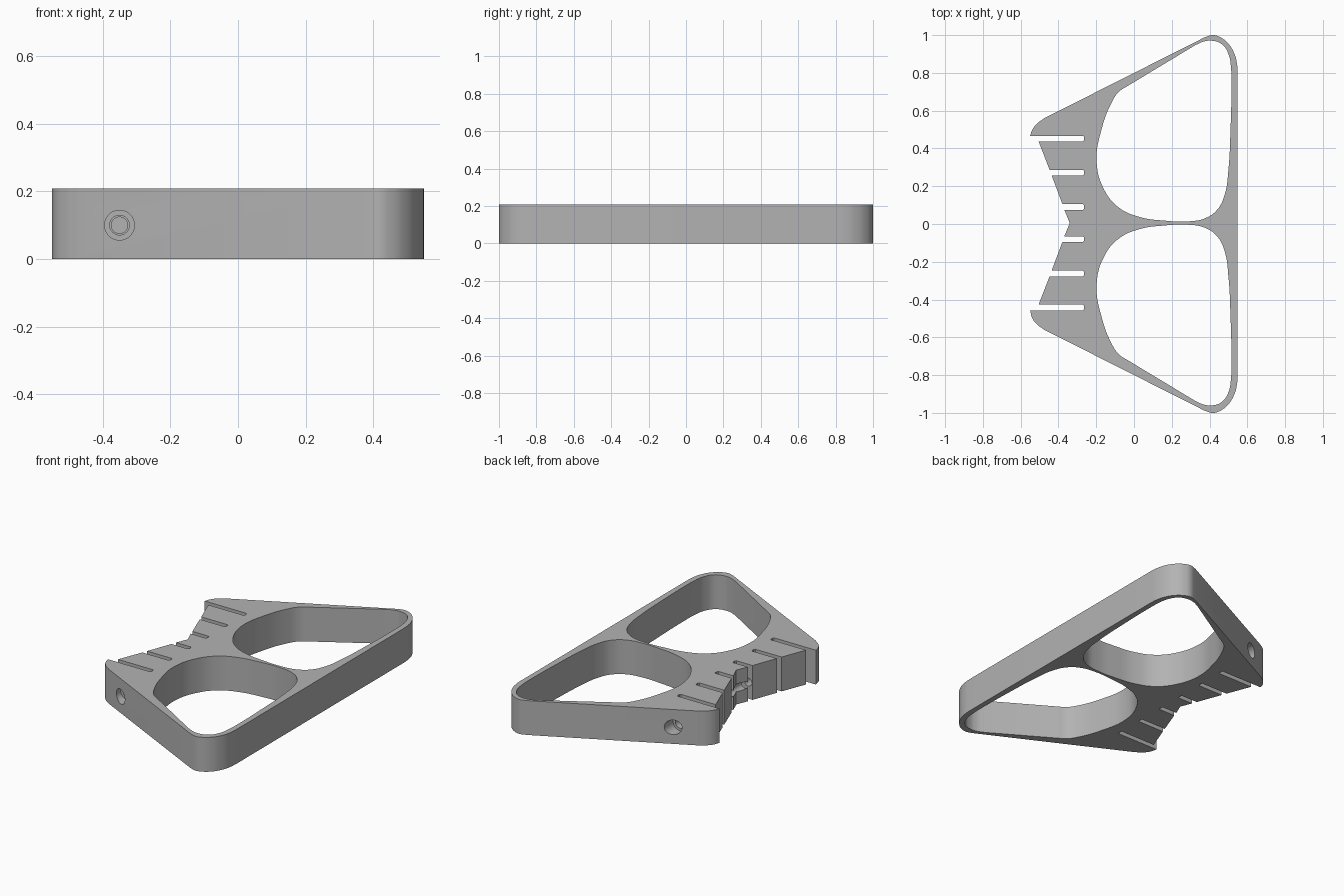
import bpy, bmesh, math

cube = bpy.data.objects.get("Cube")
if cube:
    bpy.data.objects.remove(cube)

HEIGHT = 0.208
MID = 0.005          # symmetry line of the comb and windows

grey = bpy.data.materials.new("plain_grey")
grey.use_nodes = True
colour = (0.45, 0.45, 0.45, 1)
grey.diffuse_color = colour
grey.node_tree.nodes["Principled BSDF"].inputs["Base Color"].default_value = colour


def mirrored(points, centre):
    return [(x, 2 * centre - y, kind) for x, y, kind in reversed(points)]


def corner(*points):
    return [(x, y, 'VECTOR') for x, y in points]


def smooth(*points):
    return [(x, y, 'AUTO') for x, y in points]


def add_loop(curve, points):
    spline = curve.splines.new('BEZIER')
    spline.bezier_points.add(len(points) - 1)
    for bp, (x, y, kind) in zip(spline.bezier_points, points):
        bp.co = (x, y, 0)
        bp.handle_left_type = bp.handle_right_type = kind
    spline.use_cyclic_u = True
    spline.resolution_u = 10


# Slanted comb edge with three slots, from the outer tip to the middle
comb = []
for y, x_outer, x_inner in ((0.447, -0.55, -0.505), (0.267, -0.447, -0.436), (0.085, -0.379, -0.369)):
    top, low, end = MID + y + 0.015, MID + y - 0.015, -0.265
    comb += corner((x_outer, top), (end - 0.006, top), (end, top - 0.006),
                   (end, low + 0.006), (end - 0.006, low), (x_inner, low))

# Rounded outer shoulder
shoulder = (corner((0.549, 0.80)) + smooth((0.545, 0.85), (0.53, 0.905), (0.495, 0.96), (0.45, 0.992),
            (0.415, 1.0)) + corner((0.373, 0.988), (-0.475, 0.56)) + smooth((-0.515, 0.53), (-0.538, 0.50)))
half = shoulder + comb
outline = half + corner((-0.34, MID)) + mirrored(half, 0)
count = len(half)
outline[count + 1:count + 1 + len(comb)] = mirrored(comb, MID)

# Large teardrop window
window = (smooth((0.415, 0.97), (0.465, 0.952), (0.50, 0.90), (0.514, 0.82), (0.516, 0.74), (0.511, 0.50),
                 (0.50, 0.29), (0.48, 0.155), (0.44, 0.075), (0.375, 0.03), (0.29, 0.014), (0.16, 0.018),
                 (0.03, 0.037), (-0.08, 0.087), (-0.157, 0.18), (-0.198, 0.33), (-0.172, 0.50),
                 (-0.12, 0.64), (-0.08, 0.70)) + corner((-0.03, 0.733), (0.325, 0.947)) + smooth((0.37, 0.966)))

# Extruded plate
curve = bpy.data.curves.new("frame_profile", 'CURVE')
curve.dimensions = '2D'
curve.fill_mode = 'BOTH'
curve.extrude = HEIGHT / 2
for loop in (outline, window, mirrored(window, MID)):
    add_loop(curve, loop)
profile = bpy.data.objects.new("frame_profile", curve)
bpy.context.collection.objects.link(profile)
bpy.context.view_layer.update()
mesh = bpy.data.meshes.new_from_object(profile.evaluated_get(bpy.context.evaluated_depsgraph_get()))
bpy.data.objects.remove(profile)

bm = bmesh.new()
bm.from_mesh(mesh)
bmesh.ops.remove_doubles(bm, verts=bm.verts, dist=0.0002)
bmesh.ops.translate(bm, verts=bm.verts, vec=(0, 0, HEIGHT / 2))
bmesh.ops.recalc_face_normals(bm, faces=bm.faces)
bm.to_mesh(mesh)
bm.free()
mesh.materials.clear()
mesh.materials.append(grey)
frame = bpy.data.objects.new("frame", mesh)
bpy.context.collection.objects.link(frame)


# Stepped screw bores along y, spun from a radius profile
def bore(name, steps):
    bm = bmesh.new()
    verts = [bm.verts.new((r, y, 0)) for r, y in steps]
    edges = [bm.edges.new(pair) for pair in zip(verts, verts[1:])]
    bmesh.ops.spin(bm, geom=verts + edges, axis=(0, 1, 0), cent=(0, 0, 0),
                   angle=math.tau, steps=40, use_duplicate=False)
    bmesh.ops.remove_doubles(bm, verts=bm.verts, dist=0.0001)
    bmesh.ops.recalc_face_normals(bm, faces=bm.faces)
    data = bpy.data.meshes.new(name)
    bm.to_mesh(data)
    bm.free()
    data.materials.append(grey)
    cutter = bpy.data.objects.new(name, data)
    cutter.location = (-0.35, 0, 0.1)
    bpy.context.collection.objects.link(cutter)
    cutter.hide_render = True
    mod = frame.modifiers.new(name, 'BOOLEAN')
    mod.operation = 'DIFFERENCE'
    mod.solver = 'EXACT'
    mod.object = cutter
    return cutter


cutters = [
    bore("front_bore", [(0, -0.8), (0.044, -0.8), (0.044, -0.56), (0.029, -0.56), (0.029, -0.35),
                        (0.024, -0.35), (0.024, 0.15), (0, 0.15)]),
    bore("back_bore", [(0, 0.8), (0.044, 0.8), (0.044, 0.56), (0.029, 0.56), (0.029, 0.45), (0, 0.45)]),
]

# Apply the cuts and shade
bpy.ops.object.select_all(action='DESELECT')
frame.select_set(True)
bpy.context.view_layer.objects.active = frame
for mod in list(frame.modifiers):
    bpy.ops.object.modifier_apply(modifier=mod.name)
for cutter in cutters:
    bpy.data.objects.remove(cutter)
bpy.ops.object.shade_smooth_by_angle(angle=math.radians(30))
